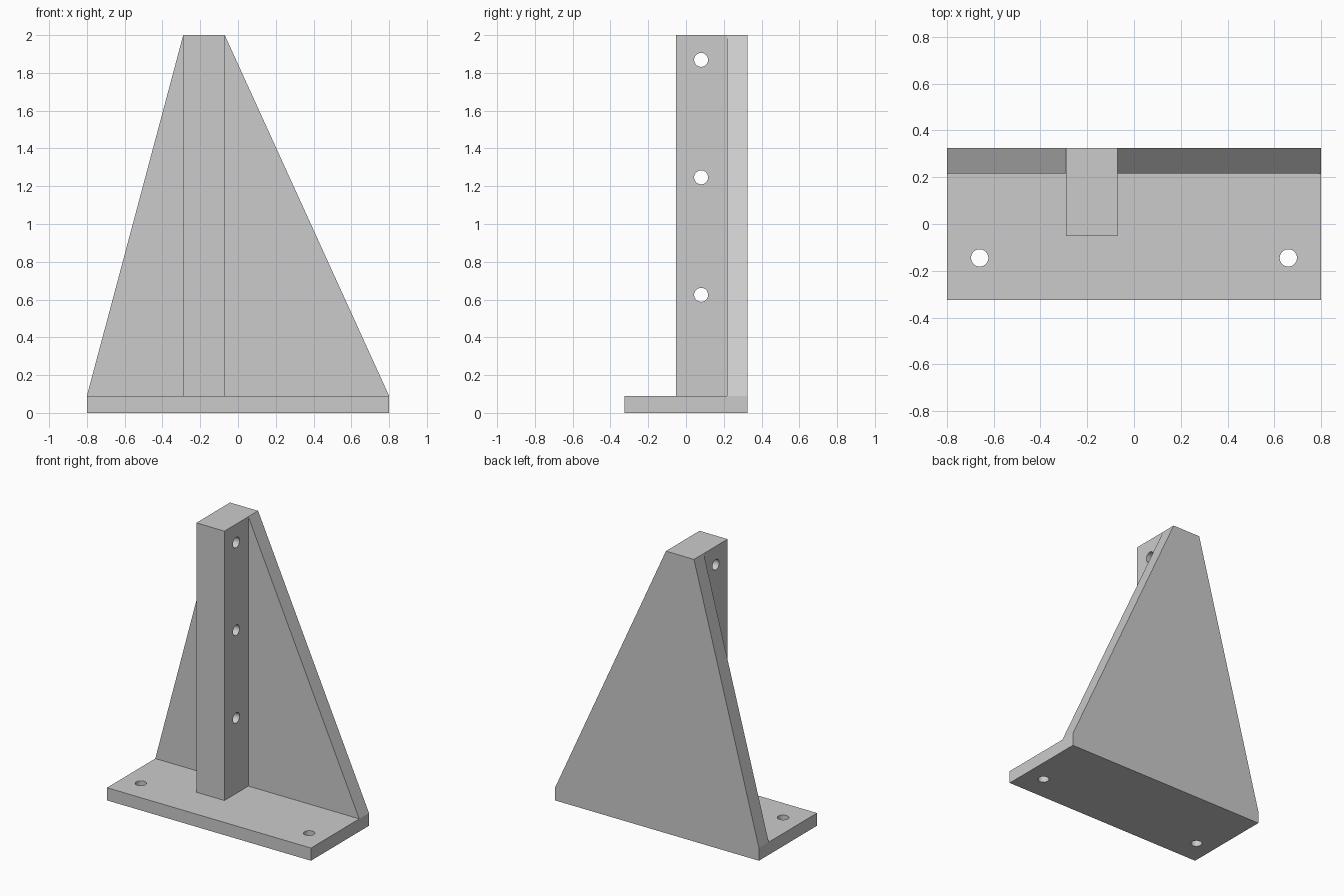
import bpy
import bmesh
from math import pi
from mathutils import Matrix, Vector

cube = bpy.data.objects.get("Cube")
if cube:
    bpy.data.objects.remove(cube, do_unlink=True)

# Single matte grey
grey = bpy.data.materials.new("plain_grey")
grey.use_nodes = True
color = (0.6, 0.6, 0.6, 1)
grey.diffuse_color = color
grey.node_tree.nodes["Principled BSDF"].inputs["Base Color"].default_value = color

# Shared dimensions
HALF_X, FRONT, BACK = 0.8, -0.325, 0.325
PANEL_Y, POST_Y = 0.216, -0.052
BASE_TOP, TOP = 0.09, 2.0
POST_L, POST_R = -0.29, -0.07
HOLE_R = 0.037


def add_object(name, bm):
    bmesh.ops.recalc_face_normals(bm, faces=bm.faces)
    mesh = bpy.data.meshes.new(name)
    bm.to_mesh(mesh)
    bm.free()
    mesh.materials.append(grey)
    obj = bpy.data.objects.new(name, mesh)
    bpy.context.collection.objects.link(obj)
    return obj


def extruded(name, profile, y0, y1):
    """Extrude an (x, z) outline from y0 to y1."""
    bm = bmesh.new()
    face = bm.faces.new([bm.verts.new((x, y0, z)) for x, z in profile])
    new = bmesh.ops.extrude_face_region(bm, geom=[face])["geom"]
    verts = [v for v in new if isinstance(v, bmesh.types.BMVert)]
    bmesh.ops.translate(bm, verts=verts, vec=(0, y1 - y0, 0))
    return add_object(name, bm)


def rectangle(x0, x1, z0, z1):
    return [(x0, z0), (x1, z0), (x1, z1), (x0, z1)]


def drill(obj, centres, axis):
    """Cut round through-holes along the axis, then smooth their walls."""
    bm = bmesh.new()
    turn = Matrix.Rotation(pi / 2, 4, "Y") if axis == "X" else Matrix()
    for centre in centres:
        bmesh.ops.create_cone(bm, cap_ends=True, segments=32, radius1=HOLE_R,
                              radius2=HOLE_R, depth=0.6,
                              matrix=Matrix.Translation(Vector(centre)) @ turn)
    cutter = add_object(obj.name + "_hole_cutter", bm)
    cutter.hide_render = True
    mod = obj.modifiers.new("holes", "BOOLEAN")
    mod.operation, mod.solver, mod.object = "DIFFERENCE", "EXACT", cutter
    bpy.ops.object.select_all(action="DESELECT")
    obj.select_set(True)
    bpy.context.view_layer.objects.active = obj
    bpy.ops.object.modifier_apply(modifier=mod.name)
    bpy.data.objects.remove(cutter, do_unlink=True)
    bpy.ops.object.shade_smooth_by_angle()


# Base plate with two mounting holes
base = extruded("base_plate", rectangle(-HALF_X, HALF_X, 0, BASE_TOP), FRONT, PANEL_Y)
drill(base, [(side * 0.66, -0.145, BASE_TOP / 2) for side in (-1, 1)], "Z")

# Upright post with three cross holes
post = extruded("upright_post", rectangle(POST_L, POST_R, BASE_TOP, TOP), POST_Y, PANEL_Y)
drill(post, [((POST_L + POST_R) / 2, 0.08, 0.625 + i * 0.622) for i in range(3)], "X")

# Tapered back panel, flush with the base ends and the post top
extruded("back_panel", [(-HALF_X, 0), (HALF_X, 0), (HALF_X, BASE_TOP),
                        (POST_R, TOP), (POST_L, TOP), (-HALF_X, BASE_TOP)],
         PANEL_Y, BACK)
